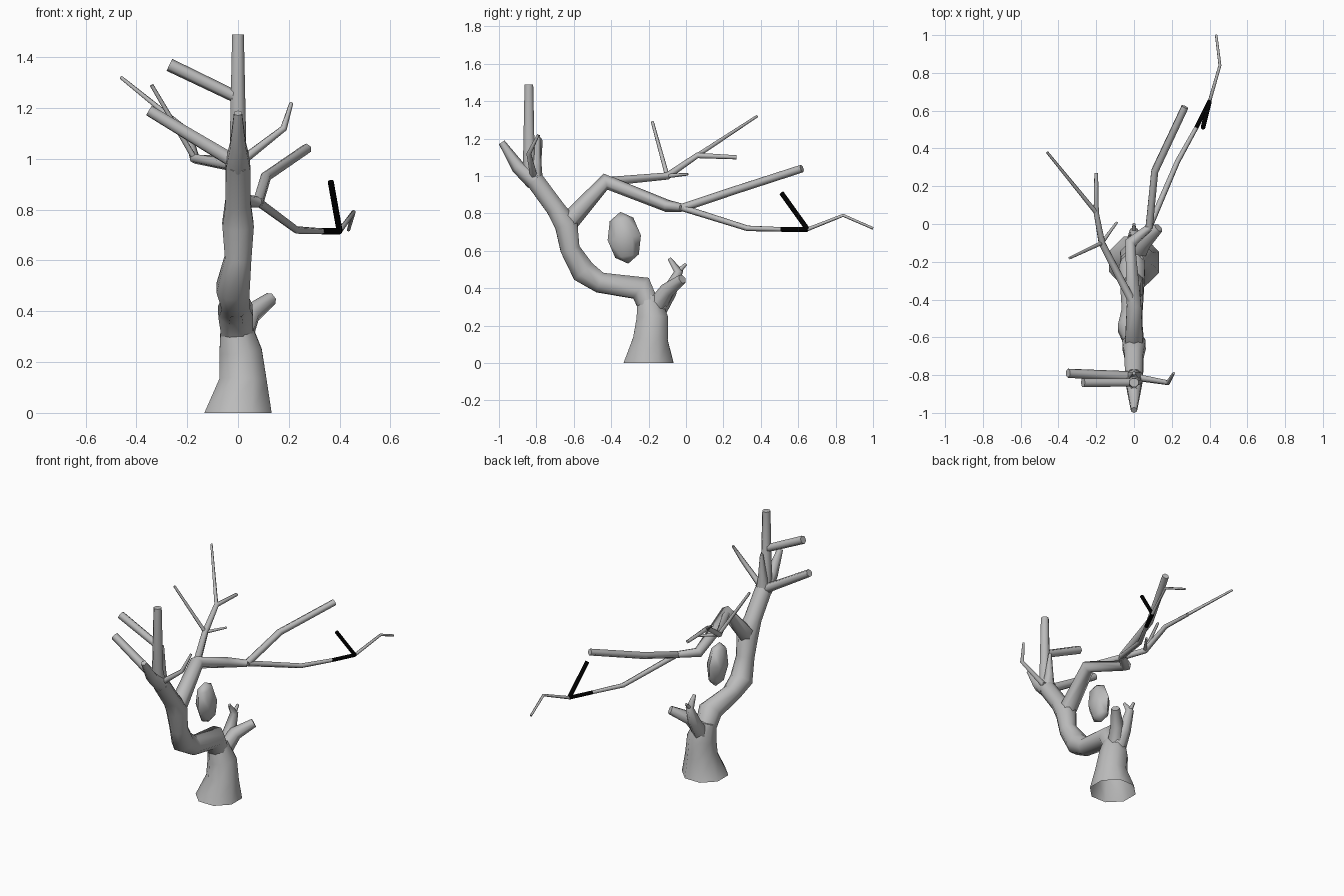
import bpy, bmesh, math
from mathutils import Vector, Matrix

cube = bpy.data.objects.get("Cube")
if cube:
    bpy.data.objects.remove(cube, do_unlink=True)


def material(name, value):
    mat = bpy.data.materials.new(name)
    mat.use_nodes = True
    colour = (value, value, value, 1)
    mat.diffuse_color = colour
    mat.node_tree.nodes["Principled BSDF"].inputs["Base Color"].default_value = colour
    return mat


grey_bark = material("grey bark", .5)
black_bark = material("black bark", 0)


def finish(name, bm, mat):
    """Turn the mesh into a smooth-shaded object with sharp cut ends."""
    bmesh.ops.recalc_face_normals(bm, faces=bm.faces)
    mesh = bpy.data.meshes.new(name)
    bm.to_mesh(mesh)
    bm.free()
    mesh.materials.append(mat)
    obj = bpy.data.objects.new(name, mesh)
    bpy.context.collection.objects.link(obj)
    bpy.ops.object.select_all(action="DESELECT")
    obj.select_set(True)
    bpy.context.view_layer.objects.active = obj
    bpy.ops.object.shade_smooth_by_angle(angle=math.radians(65))


def limb(name, joints, thick, thin, sides=6, knot=1, mat=grey_bark, on_ground=False):
    """Evenly tapered tube through the joints; knot scales every other inner joint."""
    joints = [Vector(joint) for joint in joints]
    last = len(joints) - 1
    bm = bmesh.new()
    rings = []
    side = Vector((1, 0, 0))
    for i, joint in enumerate(joints):
        arriving = (joint - joints[max(i - 1, 0)]).normalized()
        leaving = (joints[min(i + 1, last)] - joint).normalized()
        along = (arriving + leaving).normalized()
        # Carry the ring's side direction on, so the tube does not twist
        if abs(side.dot(along)) > .9:
            side = Vector((0, 1, 0))
        side = (side - along * side.dot(along)).normalized()
        up = along.cross(side)
        radius = thick + (thin - thick) * i / last
        if i % 2 and i < last:
            radius *= knot
        ring = []
        for k in range(sides):
            turn = math.tau * (k + .5) / sides
            ring.append(bm.verts.new(joint + radius * (side * math.cos(turn) + up * math.sin(turn))))
        rings.append(ring)
    for lower, upper in zip(rings, rings[1:]):
        for k in range(sides):
            n = (k + 1) % sides
            bm.faces.new((lower[k], lower[n], upper[n], upper[k]))
    bm.faces.new(rings[-1])
    if on_ground:
        # Open foot, cut level with the ground
        for vert in rings[0]:
            vert.co.z = 0
    else:
        bm.faces.new(rings[0])
    finish(name, bm, mat)


def mid(y, z):
    """Joint on the centre plane."""
    return Vector((0, y, z))


# Joints where limbs meet
knuckle = mid(-.64, .74)
crown = mid(-.81, .98)
bough_top = mid(-.43, .97)
arm_fork = Vector((.08, -.02, .83))
twig_fork = Vector((-.17, -.1, 1))
spray_fork = Vector((-.2, .06, 1.11))
black_start = Vector((.33, .51, .715))
black_fork = Vector((.4, .65, .715))
sprig_fork = mid(-.04, .49)

# Trunk: flared foot, then the elbow that climbs to the crown
limb("trunk_foot", [mid(-.2, 0), (.02, -.19, .13), (.01, -.18, .24), (-.01, -.2, .35)],
     thick=.145, thin=.064, sides=8, knot=.85, on_ground=True)
limb("trunk_elbow", [mid(-.18, .26), (-.01, -.24, .4), (-.01, -.46, .43), (-.02, -.55, .49),
                     mid(-.62, .61), knuckle, mid(-.7, .83), crown],
     thick=.062, thin=.052, sides=8, knot=1.22)


def in_crown(x, z, y=-.84):
    """Joint in the crown's upright plane."""
    return Vector((x, y, z))


# Crown
limb("crown_stem", [crown, in_crown(0, 1.06), in_crown(0, 1.49)],
     thick=.045, thin=.025, sides=8)
limb("crown_upper_branch", [in_crown(0, 1.24), in_crown(-.27, 1.37)], thick=.024, thin=.026)
limb("crown_lower_branch", [crown, in_crown(-.35, 1.19, y=-.79)], thick=.03, thin=.024)
limb("crown_front_spur", [crown, mid(-.9, 1.05), mid(-.985, 1.18)], thick=.055, thin=.018)
limb("crown_back_spur", [crown, mid(-.8, 1.07), mid(-.79, 1.22)], thick=.045, thin=.01)
limb("crown_left_twig", [crown, in_crown(.18, 1.12), in_crown(.21, 1.22, y=-.79)],
     thick=.02, thin=.008)

# Rear bough with an upper and a lower arm
limb("rear_bough", [knuckle, bough_top, (-.02, -.1, .84), arm_fork], thick=.055, thin=.022)
limb("rear_upper_arm", [arm_fork, (.11, .28, .93), (.27, .62, 1.04)], thick=.022, thin=.021)
limb("rear_lower_arm", [arm_fork, (.23, .33, .72), black_start], thick=.018, thin=.012)
limb("rear_arm_tip", [black_fork, (.455, .84, .79), (.435, 1, .72)], thick=.01, thin=.007)

# Black twig and its spur
limb("black_twig", [black_start, black_fork], thick=.013, thin=.013, mat=black_bark)
limb("black_spur", [black_fork, (.365, .51, .91)], thick=.013, thin=.013, mat=black_bark)

# Right bough and its spray of twigs
limb("right_bough", [bough_top, twig_fork, spray_fork, (-.2, .27, 1.1)], thick=.024, thin=.011)
limb("right_long_twig", [spray_fork, (-.46, .38, 1.32)], thick=.012, thin=.007)
limb("right_front_twig", [twig_fork, (-.34, -.18, 1.29)], thick=.012, thin=.008)
limb("right_short_twig", [twig_fork, (-.09, .01, 1.01)], thick=.012, thin=.007)

# Stubs low on the trunk
limb("low_stub", [mid(-.18, .27), (.05, -.1, .39), (.13, -.02, .45)], thick=.055, thin=.027)
limb("low_sprig", [mid(-.17, .26), mid(-.09, .38), sprig_fork, mid(-.09, .56)],
     thick=.055, thin=.01)
limb("low_sprig_tip", [sprig_fork, mid(0, .53)], thick=.015, thin=.008)

# Hanging pod, leaning a little forward
pod = bmesh.new()
placing = (Matrix.Translation(mid(-.33, .67)) @ Matrix.Rotation(.15, 4, "X")
           @ Matrix.Diagonal((.055, .09, .14, 1)))
bmesh.ops.create_uvsphere(pod, u_segments=6, v_segments=4, radius=1, matrix=placing)
finish("hanging_pod", pod, grey_bark)
